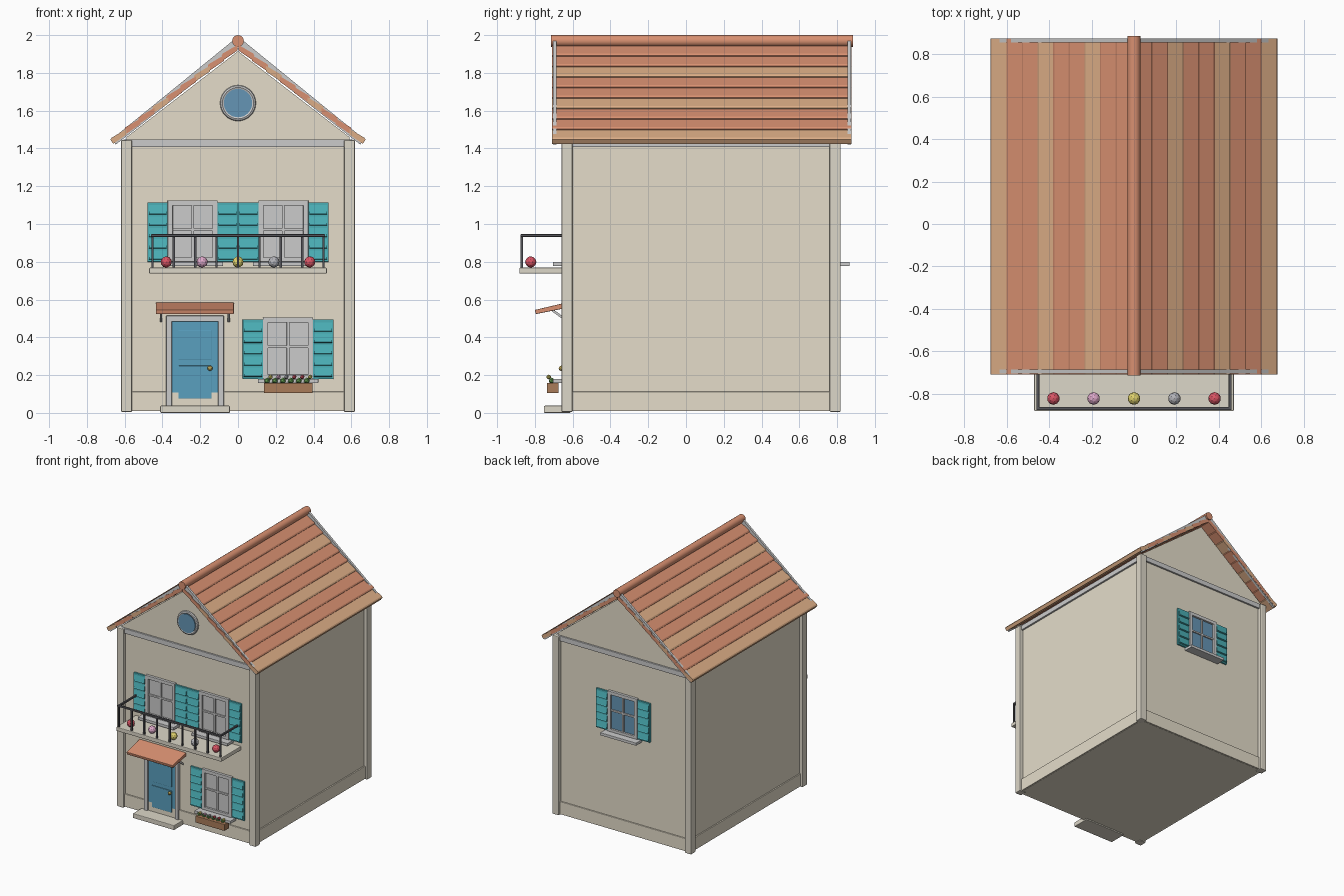
import bpy, bmesh
from math import pi

if "Cube" in bpy.data.objects:
    bpy.data.objects.remove(bpy.data.objects["Cube"])

COL = dict(wall=(.78, .72, .59), post=(.72, .68, .58), white=(.8, .8, .78), teal=(.07, .43, .47),
           door=(.1, .35, .52), glass=(.13, .3, .46), tile=(.69, .28, .165), tan=(.72, .42, .24),
           iron=(.09, .09, .1), wood=(.4, .2, .1), leaf=(.15, .4, .1), red=(.7, .09, .13),
           pink=(.75, .4, .6), yellow=(.75, .65, .15), grey=(.45, .45, .48), brass=(.6, .45, .12))
MATS = {}
for key, c in COL.items():
    MATS[key] = bpy.data.materials.new(key)
    MATS[key].diffuse_color = (*c, 1)


def finish(name, bm, mat, bevel=0):
    bmesh.ops.recalc_face_normals(bm, faces=bm.faces)
    me = bpy.data.meshes.new(name)
    bm.to_mesh(me)
    bm.free()
    ob = bpy.data.objects.new(name, me)
    bpy.context.collection.objects.link(ob)
    me.materials.append(MATS[mat])
    if bevel:
        m = ob.modifiers.new("bevel", 'BEVEL')
        m.width, m.segments = bevel, 2
    return ob


def prism(name, pts, axis, a, b, mat, bevel=0):
    """Extrude a profile: xz points along y, or yz points along x."""
    bm = bmesh.new()
    put = (lambda p, t: (p[0], t, p[1])) if axis == 'y' else (lambda p, t: (t, p[0], p[1]))
    ends = [[bm.verts.new(put(p, t)) for p in pts] for t in (a, b)]
    n = len(pts)
    bm.faces.new(ends[0])
    bm.faces.new(ends[1])
    for i in range(n):
        j = (i + 1) % n
        bm.faces.new((ends[0][i], ends[0][j], ends[1][j], ends[1][i]))
    return finish(name, bm, mat, bevel)


def box(name, x, y, z, mat, bevel=.003):
    pts = [(x[0], z[0]), (x[1], z[0]), (x[1], z[1]), (x[0], z[1])]
    return prism(name, pts, 'y', y[0], y[1], mat, bevel)


def ball(name, loc, r, mat, sub=2):
    bm = bmesh.new()
    bmesh.ops.create_icosphere(bm, subdivisions=sub, radius=r)
    bmesh.ops.translate(bm, verts=bm.verts, vec=loc)
    return finish(name, bm, mat)


def tube(name, loc, r, depth, mat, n=16):
    """Cylinder lying along y."""
    bpy.ops.mesh.primitive_cylinder_add(vertices=n, radius=r, depth=depth, location=loc,
                                        rotation=(pi / 2, 0, 0))
    ob = bpy.context.object
    ob.name = name
    ob.data.materials.append(MATS[mat])
    bpy.ops.object.shade_smooth_by_angle()
    return ob


W, F, B = .59, -.63, .79  # half width, front wall, back wall

# Walls with both gables
prism("house_walls", [(-W, .01), (W, .01), (W, 1.46), (0, 1.915), (-W, 1.46)], 'y', F, B, 'wall')

# Corner posts, base boards and top bands
for s in (-1, 1):
    for y in (F, B):
        box("corner_post", (s * W - .029, s * W + .029), (y - .029, y + .029), (.005, 1.445), 'post', .006)
    for nm, z, mat, t in (("base_board", (.01, .112), 'wall', .012), ("top_band", (1.407, 1.447), 'white', .016)):
        xs = (s * W, s * (W + t))
        box(nm + "_side", xs, (F, B), z, mat)
        y = F if s < 0 else B
        box(nm + "_end", (-W, W), (y, y + s * t), z, mat)

# Roof tile courses, each tilted a little so the lower edge steps out
N, PITCH, SLOPE = 9, .0735, .758
for s in (-1, 1):
    for i in range(N):
        x0 = .675 - i * PITCH
        x1 = max(x0 - PITCH - .012, 0)
        z0 = 1.46 + (.66 - x0) * SLOPE
        z1 = z0 + (x0 - x1) * SLOPE - .01
        pts = [(s * (x0 - .014), z0 - .024), (s * x0, z0 - .002), (s * (x0 - .006), z0 + .008),
               (s * x1, z1), (s * x1, z1 - .03)]
        prism("roof_tile_course", pts, 'y', -.709, .875, 'tan' if i % 3 == 0 else 'tile')
    # Barge boards
    board = [(0, 1.993), (s * .665, 1.452), (s * .648, 1.42), (0, 1.93)]
    for y in (-.704, .855):
        prism("barge_board", board, 'y', y, y + .018, 'white')
tube("ridge_cap", (0, .085, 1.969), .031, 1.6, 'tile')

# Round attic window
tube("attic_window_glass", (0, F - .008, 1.64), .075, .03, 'glass', 32)
bpy.ops.mesh.primitive_torus_add(location=(0, F - .008, 1.64), rotation=(pi / 2, 0, 0),
                                 major_radius=.083, minor_radius=.012, major_segments=32, minor_segments=8)
ring = bpy.context.object
ring.name = "attic_window_ring"
ring.data.materials.append(MATS['white'])
bpy.ops.object.shade_smooth_by_angle()


def window(cx, z, wall, d, pane):
    """Window with frame, cross bars, sill and louvred shutters, facing d along y."""
    def part(nm, x, dep, zz, mat):
        box("window_" + nm, (cx + x[0], cx + x[1]), (wall + d * dep[0], wall + d * dep[1]),
            (z + zz[0], z + zz[1]), mat, .002)
    part("pane", (-.115, .115), (0, .006), (0, .31), pane)
    for s in (-1, 1):
        part("jamb", sorted((s * .105, s * .132)), (0, .022), (0, .325), 'white')
        part("shutter", sorted((s * .13, s * .24)), (0, .015), (0, .315), 'teal')
        for k in range(5):
            z0 = .01 + k * .06
            pts = [(wall + d * .012, z + z0), (wall + d * .027, z + z0 + .004),
                   (wall + d * .024, z + z0 + .012), (wall + d * .014, z + z0 + .054)]
            prism("shutter_slat", pts, 'x', cx + s * .138, cx + s * .232, 'teal')
    part("head", (-.132, .132), (0, .022), (.298, .325), 'white')
    part("foot", (-.132, .132), (0, .022), (0, .022), 'white')
    part("upright_bar", (-.007, .007), (0, .016), (.02, .3), 'white')
    part("cross_bar", (-.11, .11), (0, .016), (.163, .177), 'white')
    part("sill", (-.16, .16), (0, .075), (-.022, 0), 'white')


window(.265, .18, F, -1, 'white')
window(-.24, .8, F, -1, 'white')
window(.24, .8, F, -1, 'white')
window(0, .8, B, 1, 'glass')

# Flower box under the ground floor window
box("flower_box", (.137, .395), (-.737, -.675), (.105, .158), 'wood')
for i in range(6):
    x = .172 + i * .042
    ball("box_leaf", (x - .018, -.71, .17), .017, 'leaf', 1)
    ball("box_flower", (x, -.727, .19), .013, ('yellow', 'pink', 'grey', 'red', 'red', 'yellow')[i], 1)

# Door with frame, panels, knob and step
for x in ((-.38, -.35), (-.105, -.075)):
    box("door_jamb", x, (F, F - .025), (.03, .515), 'white')
box("door_head", (-.38, -.075), (F, F - .025), (.483, .515), 'white')
box("door_leaf", (-.352, -.103), (F, F - .012), (.03, .484), 'door')
for z in ((.075, .25), (.28, .44)):
    box("door_panel", (-.315, -.14), (F - .01, F - .018), z, 'door')
ball("door_knob", (-.148, F - .03, .236), .014, 'brass')
box("door_step", (-.412, -.043), (-.752, F + .02), (0, .038), 'post', .005)

# Awning over the door with two brackets
prism("awning", [(-.795, .523), (-.8, .545), (F, .585), (F, .556)], 'x', -.435, -.022, 'tile', .003)
for x in (-.408, -.049):
    prism("awning_bracket", [(-.72, .545), (-.705, .55), (F, .495), (F, .48)], 'x', x - .006, x + .006, 'white')

# Balcony slab, railing and flowers
box("balcony_slab", (-.47, .47), (-.882, F), (.737, .769), 'post', .005)
R = .006
box("front_rail", (-.46, .46), (-.876, -.862), (.932, .946), 'iron', .002)
for s in (-1, 1):
    box("side_rail", sorted((s * .446, s * .46)), (-.87, F), (.932, .946), 'iron', .002)
for i in range(9):
    x = -.453 + i * .906 / 8
    box("baluster", (x - R, x + R), (-.875, -.863), (.765, .936), 'iron', 0)
for i, c in enumerate(('red', 'pink', 'yellow', 'grey', 'red')):
    ball("balcony_flower", (-.38 + .19 * i, -.822, .799), .03, c)

for m in bpy.data.materials:
    if m.users and not m.is_grease_pencil:
        m.use_nodes = True
        m.node_tree.nodes["Principled BSDF"].inputs["Base Color"].default_value = m.diffuse_color
